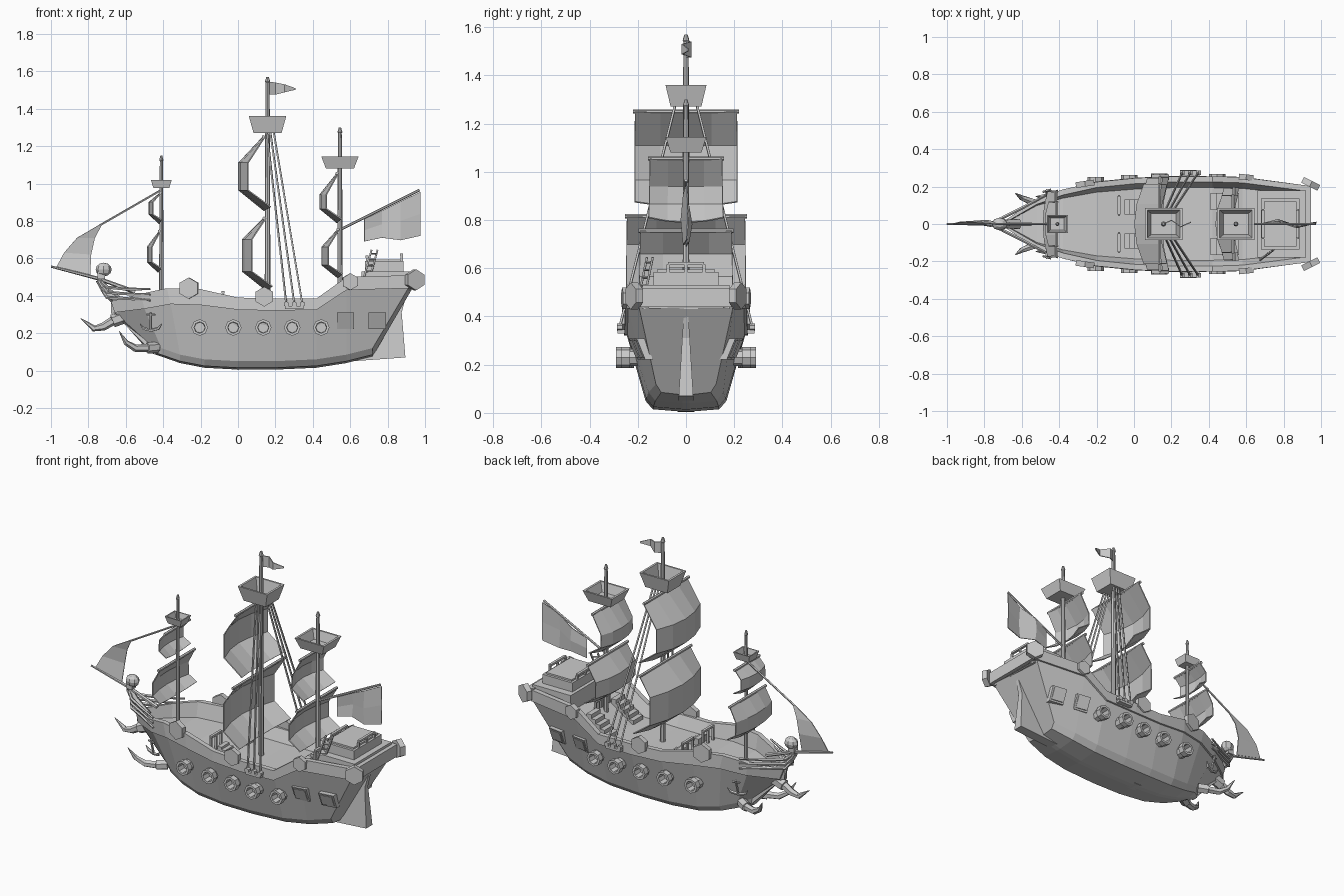
import bpy, bmesh
from math import sin, cos, pi
from mathutils import Vector as V


def loft(name, rings, wrap=True, caps=True, thick=0):
    """Skin a list of equal-length point rings."""
    bm = bmesh.new()
    R = [[bm.verts.new(p) for p in r] for r in rings]
    n = len(R[0])
    for a, b in zip(R, R[1:]):
        for i in range(n if wrap else n - 1):
            j = (i + 1) % n
            bm.faces.new((a[i], a[j], b[j], b[i]))
    if wrap and caps:
        bm.faces.new(R[0])
        bm.faces.new(R[-1])
    bmesh.ops.recalc_face_normals(bm, faces=bm.faces)
    me = bpy.data.meshes.new(name)
    bm.to_mesh(me)
    bm.free()
    ob = bpy.data.objects.new(name, me)
    bpy.context.collection.objects.link(ob)
    if thick:
        m = ob.modifiers.new("thickness", 'SOLIDIFY')
        m.thickness, m.offset = thick, 0
    return ob


def tube(name, pts, radii, n=6, axis=None):
    """Faceted tube along a path; radii is one number or one per point."""
    pts = [V(p) for p in pts]
    if not isinstance(radii, (list, tuple)):
        radii = [radii] * len(pts)
    rings = []
    for k, p in enumerate(pts):
        t = V(axis) if axis else pts[min(k + 1, len(pts) - 1)] - pts[max(k - 1, 0)]
        q = t.to_track_quat('Z', 'Y')
        rings.append([p + q @ V((radii[k] * sin(2 * pi * i / n), radii[k] * cos(2 * pi * i / n), 0))
                      for i in range(n)])
    return loft(name, rings)


def rect(x0, x1, y0, y1, z):
    return [(x0, y0, z), (x1, y0, z), (x1, y1, z), (x0, y1, z)]


def box(name, x0, x1, y0, y1, z0, z1):
    return loft(name, [rect(x0, x1, y0, y1, z0), rect(x0, x1, y0, y1, z1)])


# hull: rail, wale and bilge lines (x, half width, z) lofted through nine stations
rail = [(-.68, .025, .37), (-.52, .135, .41), (-.38, .185, .44), (-.2, .225, .435), (0, .245, .39),
        (.2, .255, .385), (.42, .255, .385), (.58, .25, .50), (.93, .205, .51)]
wale = [(-.66, .02, .31), (-.5, .12, .33), (-.36, .175, .355), (-.2, .215, .35), (0, .235, .325),
        (.2, .245, .32), (.42, .243, .325), (.58, .24, .43), (.91, .195, .44)]
bilge = [(-.47, .025, .14), (-.41, .085, .12), (-.31, .12, .085), (-.18, .15, .06), (0, .165, .05),
         (.2, .168, .05), (.42, .165, .06), (.58, .155, .085), (.72, .125, .12)]
rings = []
for r, w, b in zip(rail, wale, bilge):
    half = [(b[0], .015, b[2] - .045), (b[0], b[1] * .82, b[2] - .035), b, w, (w[0], w[1] + .012, w[2]),
            r, (r[0], max(r[1] - .03, .012), r[2]), (r[0], r[1] * .8 - .01, w[2] - .005)]
    rings.append(half + [(x, -y, z) for x, y, z in reversed(half)])
loft("hull", rings)
box("stern_rail", .9, .945, -.2, .2, .44, .515)

# keel and rudder, wider towards the foot
prof = [(-.67, .31), (-.45, .09), (-.23, .03), (0, .004), (.4, .035), (.895, .07), (.875, .31), (.91, .44),
        (.8, .42), (.6, .2), (-.4, .2)]
loft("keel_rudder", [[(x, s * (.008 + .06 * (.44 - z)), z) for x, z in prof] for s in (-1, 1)])

# stern cabin with stepped roof and railings
box("cabin_base", .66, .92, -.18, .18, .43, .53)
box("cabin", .68, .885, -.135, .135, .52, .585)
box("cabin_roof", .695, .87, -.12, .12, .585, .595)


def railing(name, x, y0, y1, z0, z1):
    box(name + "_bar", x - .008, x + .008, y0, y1, z1 - .012, z1)
    for y in (y0, (y0 + y1) / 2, y1):
        box(name + "_post", x - .006, x + .006, y - .006, y + .006, z0, z1 - .01)


railing("cabin_rail_aft", .875, -.075, .075, .58, .625)
railing("cabin_rail_fore", .69, -.075, .075, .58, .615)

# ladder leaning on the cabin
for s in (-1, 1):
    tube("ladder_side", [(.69 + s * .016, -.18 + s * .012, .5), (.73 + s * .016, -.15 + s * .012, .645)], .006, 4)
for k in range(4):
    f = .2 + k * .22
    tube("ladder_rung", [(.674 + .04 * f, -.192 + .03 * f, .5 + .145 * f),
                         (.706 + .04 * f, -.168 + .03 * f, .5 + .145 * f)], .005, 4)

# masts and crow's nests
for name, x, z0, z1, r, nz, nh, a, b in (("fore", -.41, .3, 1.15, .010, .975, .045, .056, .048),
                                         ("main", .158, .28, 1.57, .013, 1.27, .09, .1, .085),
                                         ("mizzen", .545, .36, 1.3, .012, 1.08, .065, .1, .085)):
    tube(name + "_mast", [(x, 0, z0), (x, 0, nz), (x, 0, z1 - .03), (x, 0, z1 - .025), (x, 0, z1)],
         [r * 1.2, r, r * .8, r * 1.1, r * .5], 8)
    sq = [(a * .75, b * .75, nz), (a, b, nz + nh), (a * .87, b * .87, nz + nh), (a * .66, b * .66, nz + .012)]
    loft(name + "_crows_nest", [rect(x - h, x + h, -w, w, z) for h, w, z in sq])


# square sails, bellied forward, each with its yard
def sail(name, prof, wt, wb, dx):
    rows = []
    for k, (x, z) in enumerate(prof):
        w = wt + (wb - wt) * k / 3
        d = dx * (.2, 1, 1, .7)[k]
        rows.append([(x + d * f * f, w * f, z + (.02 * f * f if k == 3 else 0)) for f in (-1, -.5, 0, .5, 1)])
    loft(name, rows, wrap=False, thick=.006)
    x, z = prof[0]
    tube(name + "_yard", [(x, -wt - .008, z), (x, wt + .008, z)], .009, 6)


sail("main_topsail", [(.135, 1.25), (.004, 1.11), (.004, .965), (.14, .855)], .212, .212, .05)
sail("main_course", [(.14, .815), (.024, .7), (.024, .53), (.15, .43)], .245, .25, .05)
sail("mizzen_topsail", [(.53, 1.055), (.438, .94), (.438, .865), (.53, .79)], .15, .155, .035)
sail("mizzen_course", [(.535, .755), (.448, .66), (.448, .565), (.535, .495)], .19, .195, .035)
sail("fore_topsail", [(-.415, .95), (-.475, .9), (-.475, .835), (-.42, .785)], .115, .12, .02)
sail("fore_course", [(-.42, .745), (-.485, .66), (-.485, .58), (-.425, .525)], .17, .18, .025)

# bowsprit, jib and forestay
tube("bowsprit", [(-.55, 0, .42), (-.74, 0, .49), (-1, 0, .556)], [.012, .01, .006])
tube("forestay", [(-.41, 0, .965), (-.74, 0, .775)], .006, 5)
loft("jib", [[(-.74, 0, .78), (-.73, 0, .775)], [(-.86, .008, .71), (-.765, .015, .71)],
             [(-.93, .01, .63), (-.785, .02, .62)], [(-.97, 0, .555), (-.79, 0, .512)]], wrap=False, thick=.005)

# gaff with spanker, and masthead pennant
tube("gaff", [(.55, 0, .755), (.97, 0, .965)], .007)
loft("spanker", [[(x, y, t), (x, y * 2, (t + b) / 2), (x, y, b)] for x, y, t in
                 ((.675, 0, .81), (.77, .012, .855), (.87, -.01, .905), (.975, .005, .955))
                 for b in (.69 + .085 * (x - .675) + y,)], wrap=False, thick=.005)
loft("pennant", [[(x, y, t), (x, y, b)] for x, y, t in
                 ((.16, 0, 1.545), (.2, .02, 1.54), (.25, -.015, 1.53), (.305, .01, 1.51))
                 for b in (1.475 + max(0, x - .2) * .25,)], wrap=False, thick=.006)

# figurehead skull and centre bow horn
bm = bmesh.new()
bmesh.ops.create_uvsphere(bm, u_segments=8, v_segments=6, radius=.043)
me = bpy.data.meshes.new("figurehead_skull")
bm.to_mesh(me)
bm.free()
skull = bpy.data.objects.new("figurehead_skull", me)
bpy.context.collection.objects.link(skull)
skull.location, skull.scale = (-.718, 0, .54), (1, .8, .85)
box("figurehead_jaw", -.75, -.71, -.02, .02, .49, .53)
tube("figurehead_spine", [(-.72, 0, .52), (-.74, 0, .48), (-.7, 0, .42), (-.62, 0, .35)], [.015, .02, .025, .03])
tube("bow_horn", [(-.6, 0, .29), (-.67, 0, .265), (-.67, 0, .265), (-.72, 0, .235), (-.77, 0, .225), (-.84, 0, .278)],
     [.035, .035, .024, .022, .017, .002])

# parts repeated on both sides
for s in (1, -1):
    side = "left" if s < 0 else "right"
    for k in range(3):  # figurehead ribs sweeping back to the rail
        z = .49 - k * .028
        tube(side + "_bow_rib", [(-.75 + k * .01, 0, z), (-.7, s * .035, z - .045), (-.6, s * .085, .435 - k * .025),
                                 (-.47, s * .155, .435 - k * .03)], [.007, .009, .009, .006], 5)
    tube(side + "_lower_horn", [(-.43, s * .07, .125), (-.485, s * .1, .12), (-.485, s * .1, .12),
                                (-.55, s * .12, .12), (-.6, s * .14, .15), (-.635, s * .165, .21)],
         [.03, .03, .022, .02, .015, .002])
    # gun barrels with hollow muzzles
    for x, y in ((-.205, .25), (-.025, .262), (.135, .27), (.29, .29), (.445, .268)):
        tube(side + "_gun", [(x, s * v, .23) for v in (.15, y - .035, y - .035, y, y, y - .05)],
             [.036, .036, .044, .044, .03, .028], 8, axis=(0, 1, 0))
    # framed stern windows following the hull slope
    for x, h, y in ((.575, .045, .199), (.745, .047, .182)):
        for nm, d, o in (("frame", 1, .012), ("pane", .78, .017)):
            loft(side + "_window_" + nm,
                 [[(x + i * h * d, s * (y + j * .018 * d - i * .007 + e), .265 + j * .044 * d)
                   for i, j in ((-1, -1), (1, -1), (1, 1), (-1, 1))] for e in (-.02, o)])
    # hexagonal shields on the rail
    for x, y, z, r, t in ((-.262, .2, .44, .057, -.15), (.14, .235, .395, .053, 0), (.6, .235, .475, .045, .1),
                          (.945, .2, .485, .056, .5)):
        tube(side + "_shield", [(x - t * .015, s * y, z), (x + t * .015, s * (y + .03), z)], r, 6,
             axis=(t, s, 0))
    # channel and shrouds
    box(side + "_channel", .25, .35, min(s * .24, s * .285), max(s * .24, s * .285), .33, .345)
    for k in range(3):
        a, b = (.155 + k * .018, s * .045, 1.275), (.258 + k * .043, s * .275, .355)
        tube(side + "_shroud", [a, b], .006, 4)
        tube(side + "_deadeye", [(b[0], b[1] - .012, .355), (b[0], b[1] + .012, .355)], .015, 6)
    # anchor hung at the bow
    c = V((-.46, s * .158, .27))
    tan = V((.9, s * .27, 0))
    up = V((0, s * .28, 1))

    def at(u, v):
        return c + tan * u + up * v + V((-.006, s * .012, 0))
    tube(side + "_anchor_shank", [at(0, -.05), at(0, .04)], .007, 5)
    tube(side + "_anchor_arms", [at(-.065, -.02), at(-.045, -.045), at(0, -.055), at(.045, -.045), at(.065, -.02)],
         [.002, .009, .009, .009, .002], 5)
    tube(side + "_anchor_stock", [at(-.025, .028), at(.025, .028)], .006, 5)
    # deck stairs and the rails beside them
    for k in range(5):
        x = .41 + k * .03
        box(side + "_aft_stair", x, x + .032, s * .12 - .045, s * .12 + .045, .31, .345 + k * .024)
    for k in range(3):
        box(side + "_fore_stair", .0 - k * .025, .028 - k * .025, s * .09 - .04, s * .09 + .04, .3, .335 + k * .014)
    railing(side + "_quarterdeck_rail", .57, *sorted((s * .01, s * .065)), .42, .48)
    railing(side + "_foredeck_rail", -.08, *sorted((s * .05, s * .15)), .325, .425)
